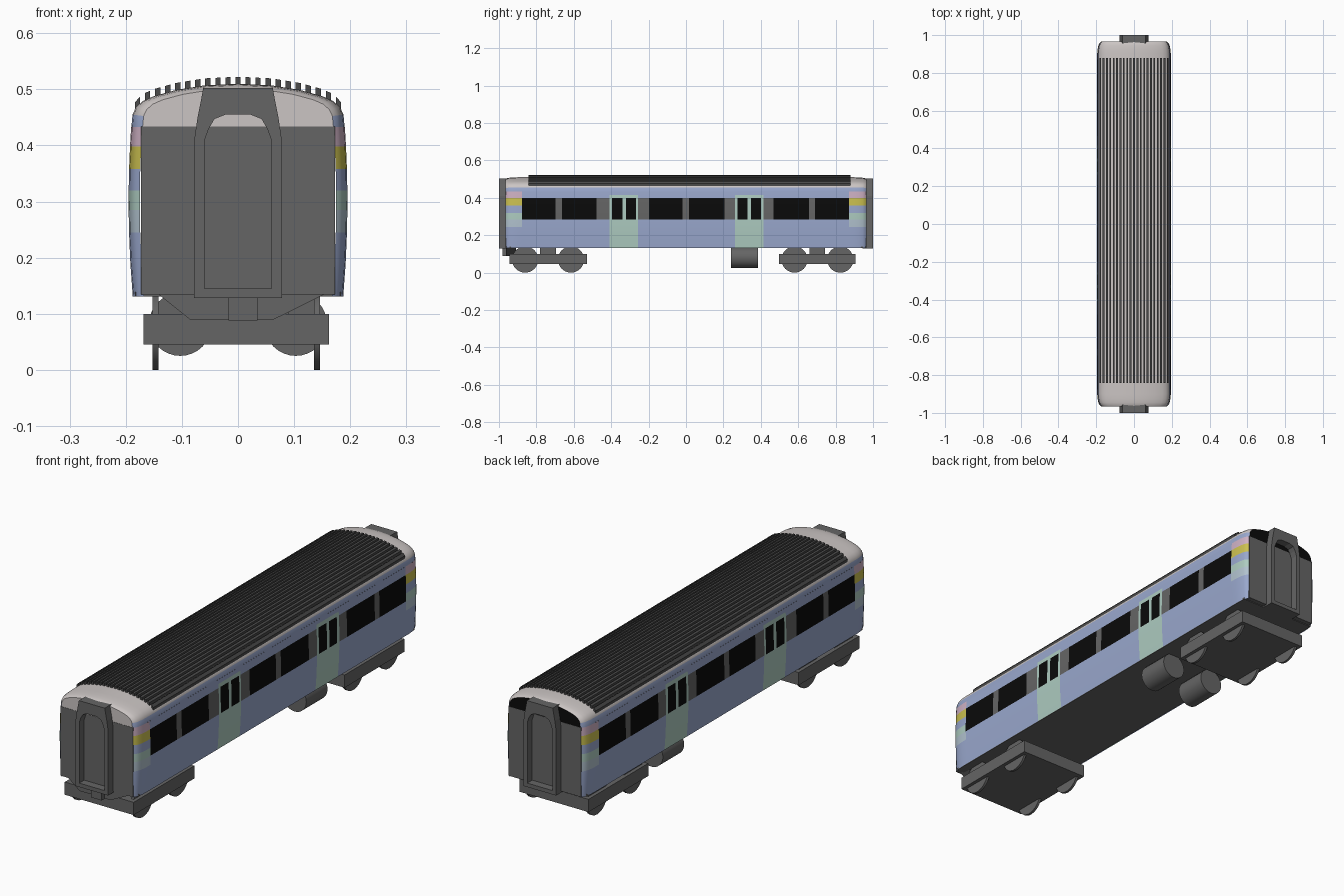
import bpy, bmesh, math

if "Cube" in bpy.data.objects:
    bpy.data.objects.remove(bpy.data.objects["Cube"])

COLOURS = {
    "body_blue": (0.32, 0.39, 0.61), "door_mint": (0.42, 0.60, 0.53),
    "pale_blue": (0.44, 0.54, 0.62), "stripe_yellow": (0.60, 0.53, 0.08),
    "stripe_pink": (0.62, 0.44, 0.55), "roof_grey": (0.60, 0.56, 0.55),
    "frame_grey": (0.13, 0.13, 0.13), "rib_grey": (0.07, 0.07, 0.07),
    "window_black": (0.003, 0.003, 0.003),
}
MATS = {}
for n, c in COLOURS.items():
    MATS[n] = bpy.data.materials.new(n)
    MATS[n].diffuse_color = (*c, 1)


def make(name, verts, faces, mats, rule=None, smooth=False, recalc=True):
    """Mesh object; rule(face centre, normal) gives a material name."""
    me = bpy.data.meshes.new(name)
    me.from_pydata(verts, [], faces)
    if recalc:
        bm = bmesh.new()
        bm.from_mesh(me)
        bmesh.ops.recalc_face_normals(bm, faces=bm.faces)
        bm.to_mesh(me)
        bm.free()
    for m in mats:
        me.materials.append(MATS[m])
    if rule:
        for p in me.polygons:
            p.material_index = mats.index(rule(p.center, p.normal))
    ob = bpy.data.objects.new(name, me)
    bpy.context.collection.objects.link(ob)
    if smooth:
        bpy.ops.object.select_all(action='DESELECT')
        ob.select_set(True)
        bpy.context.view_layer.objects.active = ob
        bpy.ops.object.shade_smooth_by_angle(angle=math.radians(30))
    return ob


def prism(name, profile, y0, y1, mat, smooth=False):
    """Extrude an (x, z) profile along y."""
    n = len(profile)
    v = [(x, y, z) for y in (y0, y1) for x, z in profile]
    f = [(i, (i + 1) % n, n + (i + 1) % n, n + i) for i in range(n)]
    f += [tuple(range(n)), tuple(range(n, 2 * n))]
    return make(name, v, f, [mat], smooth=smooth)


def box(name, x0, x1, y0, y1, z0, z1, mat="frame_grey"):
    return prism(name, [(x0, z0), (x1, z0), (x1, z1), (x0, z1)], y0, y1, mat)


def circle(cx, cz, r, n=32):
    return [(cx + r * math.cos(2 * math.pi * i / n), cz + r * math.sin(2 * math.pi * i / n))
            for i in range(n)]


# --- side walls: one grid sheet, coloured by position, mirrored
WINDOWS = [(-.877, -.697), (-.663, -.478), (-.198, -.018), (.016, .206), (.467, .657), (.69, .872)]
DOORS = [(-.408, -.257), (.262, .415)]
PANES = [(-.396, -.340), (-.322, -.268), (.275, .330), (.347, .400)]
END_INSET = [(.90, 0), (.925, .002), (.945, .006), (.958, .012), (.965, .02)]


def inset(y):
    a = abs(y)
    for (a0, i0), (a1, i1) in zip(END_INSET, END_INSET[1:]):
        if a0 <= a <= a1:
            return i0 + (i1 - i0) * (a - a0) / (a1 - a0)
    return 0


def inside(y, spans):
    return any(a < y < b for a, b in spans)


def side_colour(c, n):
    y, z = c.y, c.z
    if not -.877 < y < .872:
        for top, col in ((.245, "body_blue"), (.285, "pale_blue"), (.32, "door_mint"),
                         (.358, "body_blue"), (.398, "stripe_yellow"), (.44, "stripe_pink")):
            if z < top:
                return col
    if .285 < z < .398:
        if inside(y, WINDOWS) or inside(y, PANES):
            return "window_black"
        return "door_mint" if inside(y, DOORS) else "frame_grey"
    return "door_mint" if inside(y, DOORS) and z < .415 else "body_blue"


ys = sorted({e for s in WINDOWS + DOORS + PANES for e in s}
            | {s * a for a, _ in END_INSET for s in (-1, 1)})
zs = [.131, .19, .245, .285, .32, .358, .398, .415, .433]
verts = [(.195 - .26 * (z - .3) ** 2 - inset(y), y, z) for y in ys for z in zs]
nz = len(zs)
faces = [(i * nz + j, (i + 1) * nz + j, (i + 1) * nz + j + 1, i * nz + j + 1)
         for i in range(len(ys) - 1) for j in range(nz - 1)]
side = make("side_walls", verts, faces,
            ["body_blue", "door_mint", "pale_blue", "stripe_yellow", "stripe_pink",
             "frame_grey", "window_black"], side_colour, smooth=True, recalc=False)
side.modifiers.new("mirror", 'MIRROR')

# --- roof: arched section lofted along y, drawn in at both ends
half = [(.190, .433), (.188, .455), (.182, .468), (.17, .479), (.15, .488),
        (.11, .499), (.06, .507), (0, .51)]
profile = half + [(-x, z) for x, z in half[-2::-1]]


def roof_z(x):
    for (xa, za), (xb, zb) in zip(half, half[1:]):
        if xb <= abs(x) <= xa:
            return zb + (za - zb) * (abs(x) - xb) / (xa - xb)
    return .455


stations = sorted(s * a for a, _ in END_INSET for s in (-1, 1))
verts = []
for y in stations:
    k = inset(y)
    verts += [(x * (1 - k / .19), y, .433 + (z - .433) * (1 - k * 6)) for x, z in profile]
n = len(profile)
faces = [(i * n + j, i * n + j + 1, (i + 1) * n + j + 1, (i + 1) * n + j)
         for i in range(len(stations) - 1) for j in range(n - 1)]
faces += [tuple(range(n)), tuple(range((len(stations) - 1) * n, len(stations) * n))]
faces += [(i * n, (i + 1) * n, (i + 1) * n + n - 1, i * n + n - 1) for i in range(len(stations) - 1)]


def roof_colour(c, nrm):
    if nrm.y > .99:
        return "window_black"
    return "body_blue" if c.z < .452 and abs(c.x) > .16 else "roof_grey"


make("roof", verts, faces, ["roof_grey", "body_blue", "window_black"], roof_colour, smooth=True)

# --- lengthwise roof ribs
for i in range(-10, 11):
    x = i * .0179
    hw = .0047
    z0, z1 = roof_z(x - hw), roof_z(x + hw)
    prism(f"roof_rib_{i + 11}", [(x - hw, z0 - .004), (x + hw, z1 - .004),
                                 (x + hw, z1 + .0125), (x - hw, z0 + .0125)],
          -.842, .88, "rib_grey")

# --- floor and end panels
box("floor", -.184, .184, -.945, .945, .131, .139)
for tag, s in (("front", -1), ("back", 1)):
    box(f"{tag}_end_panel", -.173, .173, *sorted((s * .94, s * .966)), .134, .434)

# --- gangway frames: tapered outer outline bridged to an arched opening
outer = [(.078, .128), (.078, .30), (.078, .41), (.072, .45), (.067, .475), (.062, .502)]
inner = [(.06, .145), (.06, .30), (.06, .408), (.052, .43), (.042, .447), (.022, .455)]
for tag, s in (("front", -1), ("back", 1)):
    loops = []
    for prof, y in ((outer, s), (inner, s), (inner, s * .96), (outer, s * .945)):
        loops += [(x, y, z) for x, z in prof + [(-x, z) for x, z in prof[::-1]]]
    m = 2 * len(outer)
    faces = [(a * m + i, a * m + (i + 1) % m, ((a + 1) % 4) * m + (i + 1) % m, ((a + 1) % 4) * m + i)
             for a in range(4) for i in range(m)]
    make(f"{tag}_gangway", loops, faces, ["frame_grey"])

# --- front apron and coupler
prism("front_apron", [(-.142, .135), (-.086, .09), (.064, .09), (.155, .135)],
      -.962, -.91, "frame_grey")
box("coupler", -.017, .035, -.982, -.93, .088, .13)

# --- bogies with wheels and pivots
for tag, y0, y1, axles in (("front", -.945, -.53, (-.86, -.615)),
                           ("back", .498, .907, (.58, .825))):
    box(f"{tag}_bogie", -.168, .162, y0, y1, .045, .10)
    mid = (y0 + y1) / 2
    box(f"{tag}_pivot", -.09, .09, mid - .042, mid + .042, .095, .134)
    for k, ya in enumerate(axles):
        for name, x in (("left", -.147), ("right", .141)):
            ring = circle(ya, .07, .07)
            nr = len(ring)
            v = [(x + d, y, z) for d in (-.0055, .0055) for y, z in ring]
            f = [(i, (i + 1) % nr, nr + (i + 1) % nr, nr + i) for i in range(nr)]
            f += [tuple(range(nr)), tuple(range(nr, 2 * nr))]
            make(f"{tag}_{name}_wheel_{k + 1}", v, f, ["frame_grey"], smooth=True)

# --- underfloor tanks
for name, x in (("left", -.103), ("right", .103)):
    prism(f"{name}_tank", circle(x, .081, .056), .24, .385, "frame_grey", smooth=True)

for m in bpy.data.materials:
    if m.users and not m.is_grease_pencil:
        m.use_nodes = True
        m.node_tree.nodes["Principled BSDF"].inputs["Base Color"].default_value = m.diffuse_color
